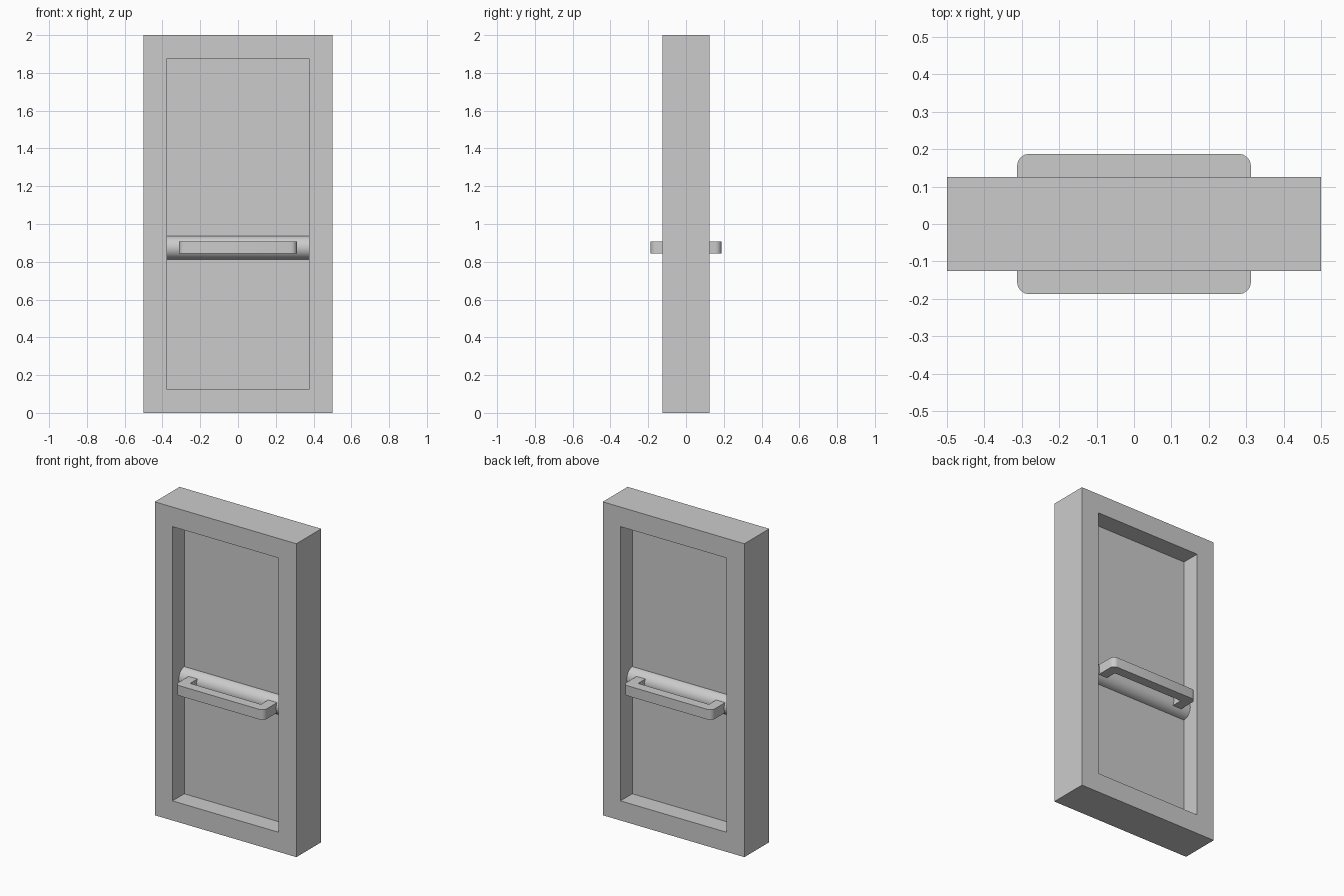
import bpy, bmesh, math
from mathutils import Matrix

if "Cube" in bpy.data.objects:
    bpy.data.objects.remove(bpy.data.objects["Cube"])

grey = bpy.data.materials.new("plain grey")
grey.diffuse_color = (0.6, 0.6, 0.6, 1)
grey.use_nodes = True
grey.node_tree.nodes["Principled BSDF"].inputs["Base Color"].default_value = grey.diffuse_color


def make_object(name, bm, smooth=False):
    bmesh.ops.recalc_face_normals(bm, faces=bm.faces)
    mesh = bpy.data.meshes.new(name)
    bm.to_mesh(mesh)
    bm.free()
    mesh.materials.append(grey)
    obj = bpy.data.objects.new(name, mesh)
    bpy.context.collection.objects.link(obj)
    if smooth:
        bpy.ops.object.select_all(action='DESELECT')
        obj.select_set(True)
        bpy.context.view_layer.objects.active = obj
        bpy.ops.object.shade_smooth_by_angle(angle=math.radians(40))
    return obj


def rect(bm, hx, z0, z1, y):
    return [bm.verts.new((x, y, z)) for x, z in
            ((-hx, z0), (hx, z0), (hx, z1), (-hx, z1))]


# Door frame: four loops skinned into one closed ring
bm = bmesh.new()
loops = [rect(bm, 0.5, 0, 2, -0.125), rect(bm, 0.5, 0, 2, 0.125),
         rect(bm, 0.375, 0.125, 1.875, 0.125), rect(bm, 0.375, 0.125, 1.875, -0.125)]
for i, a in enumerate(loops):
    b = loops[(i + 1) % 4]
    for j in range(4):
        k = (j + 1) % 4
        bm.faces.new((a[j], a[k], b[k], b[j]))
make_object("door_frame", bm)

# Thin recessed panel filling the frame
bm = bmesh.new()
bmesh.ops.create_cube(bm, size=1, matrix=Matrix.Translation((0, 0, 1)) @ Matrix.Diagonal((0.75, 0.012, 1.75, 1)))
make_object("door_panel", bm)

# Round crossbar running through the panel
bm = bmesh.new()
bmesh.ops.create_cone(bm, cap_ends=True, segments=32, radius1=0.0625, radius2=0.0625, depth=0.75,
                      matrix=Matrix.Translation((0, 0, 0.875)) @ Matrix.Rotation(math.pi / 2, 4, 'Y'))
make_object("crossbar", bm, smooth=True)


# U-shaped push handle with rounded outer corners, one per side
def push_handle(name, side):
    outer, inner, r = 0.3125, 0.25, 0.032
    half = [(inner, 0.03), (outer, 0.03)]
    for i in range(5):
        t = math.radians(90 * i / 4)
        half.append((outer - r + r * math.cos(t), 0.1875 - r + r * math.sin(t)))
    outline = half[1:] + [(-x, y) for x, y in reversed(half)]
    outline += [(-inner, 0.125), (inner, 0.125), half[0]]
    bm = bmesh.new()
    face = bm.faces.new([bm.verts.new((x, side * y, 0.844)) for x, y in outline])
    ext = bmesh.ops.extrude_face_region(bm, geom=[face])
    bmesh.ops.translate(bm, vec=(0, 0, 0.0645),
                        verts=[v for v in ext["geom"] if isinstance(v, bmesh.types.BMVert)])
    make_object(name, bm, smooth=True)


push_handle("front_push_handle", -1)
push_handle("back_push_handle", 1)
